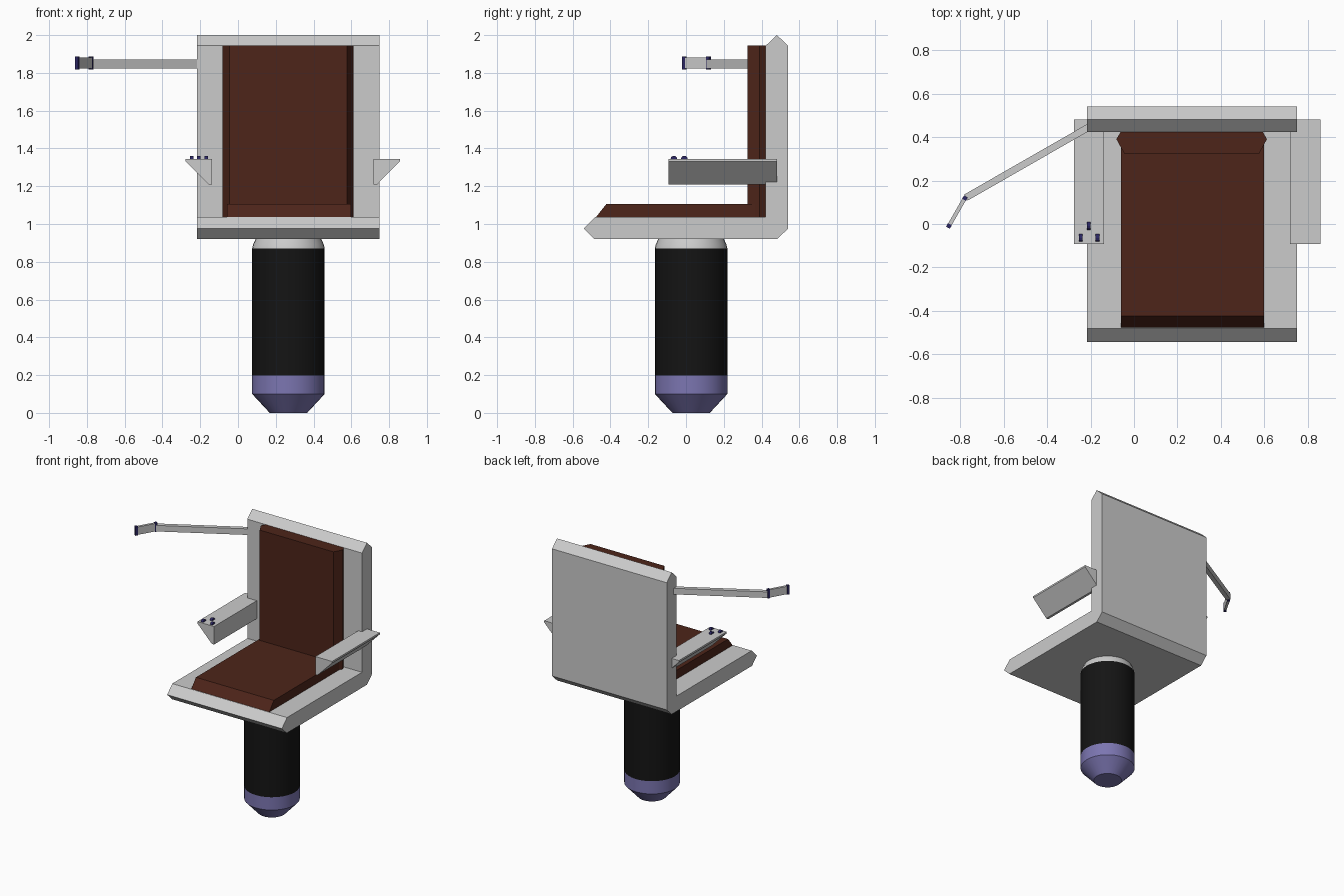
import bpy, bmesh, math
from mathutils import Vector

if "Cube" in bpy.data.objects:
    bpy.data.objects.remove(bpy.data.objects["Cube"])


def material(name, r, g, b):
    m = bpy.data.materials.new(name)
    m.diffuse_color = (r, g, b, 1)
    m.use_nodes = True
    m.node_tree.nodes["Principled BSDF"].inputs["Base Color"].default_value = m.diffuse_color
    return m


LEATHER = material("brown_leather", 0.075, 0.018, 0.010)
BLACK = material("black_rubber", 0.007, 0.007, 0.007)
VIOLET = material("violet_metal", 0.20, 0.18, 0.44)
NAVY = material("navy", 0.025, 0.02, 0.13)


def finish(name, bm, mat=None):
    bmesh.ops.recalc_face_normals(bm, faces=bm.faces)
    me = bpy.data.meshes.new(name)
    bm.to_mesh(me)
    bm.free()
    ob = bpy.data.objects.new(name, me)
    bpy.context.collection.objects.link(ob)
    if mat:
        me.materials.append(mat)
    return ob


def extrude(name, points, vec, mat=None):
    """Closed prism: a flat outline swept along vec."""
    bm = bmesh.new()
    face = bm.faces.new([bm.verts.new(p) for p in points])
    ret = bmesh.ops.extrude_face_region(bm, geom=[face])
    bmesh.ops.translate(bm, vec=vec, verts=[
        v for v in ret["geom"] if isinstance(v, bmesh.types.BMVert)])
    return finish(name, bm, mat)


def lathe(name, profile, mat=None, cx=0.267, cy=0.027, n=32):
    """Capped turned part from (radius, z) points."""
    bm = bmesh.new()
    rings = [[bm.verts.new((cx + r * math.cos(2 * math.pi * i / n),
                            cy + r * math.sin(2 * math.pi * i / n), z))
              for i in range(n)] for r, z in profile]
    for a, b in zip(rings, rings[1:]):
        for i in range(n):
            j = (i + 1) % n
            bm.faces.new((a[i], a[j], b[j], b[i])).smooth = True
    bm.faces.new(rings[0])
    bm.faces.new(rings[-1])
    ob = finish(name, bm, mat)
    bpy.ops.object.select_all(action='DESELECT')
    bpy.context.view_layer.objects.active = ob
    ob.select_set(True)
    bpy.ops.object.shade_smooth_by_angle(angle=math.radians(25))
    return ob


def bar(name, a, b, width, z0, z1, mat=None):
    """Upright-sided bar between two plan points."""
    a, b = Vector(a), Vector(b)
    d = (b - a).normalized()
    s = Vector((-d.y, d.x)) * width / 2
    pts = [(p.x, p.y, z0) for p in (a + s, b + s, b - s, a - s)]
    return extrude(name, pts, (0, 0, z1 - z0), mat)


# L-shaped seat shell with chamfered edges
shell = [(-0.542, 0.976), (-0.484, 0.92), (0.482, 0.92), (0.541, 0.976),
         (0.541, 1.944), (0.481, 2.0), (0.422, 1.944), (0.422, 1.037),
         (-0.48, 1.037)]
extrude("seat_shell", [(-0.217, y, z) for y, z in shell], (0.966, 0, 0))

# Seat cushion, sloped at the front
cushion = [(-0.477, 1.036), (-0.422, 1.105), (0.40, 1.105), (0.40, 1.036)]
extrude("seat_cushion", [(-0.059, y, z) for y, z in cushion],
        (0.656, 0, 0), LEATHER)

# Back cushion with pointed side edges
back = [(-0.045, 0.325), (0.576, 0.325), (0.611, 0.39), (0.591, 0.426),
        (-0.060, 0.426), (-0.081, 0.39)]
extrude("back_cushion", [(x, y, 1.036) for x, y in back],
        (0, 0, 0.908), LEATHER)

# Wedge armrests, mirrored across the chair
arm = [(-0.428, 1.345), (-0.288 - 0.14 + 0.14, 1.345), (-0.288 - 0.14 + 0.14, 1.208),
       (-0.306, 1.208), (-0.428, 1.332)]
ARM_CX = 0.29
arm = [(x + 0.428 - 0.567, z) for x, z in arm]
for name, s in (("left_armrest", 1), ("right_armrest", -1)):
    extrude(name, [(ARM_CX + s * x, -0.093, z) for x, z in arm], (0, 0.574, 0))

# Rounded control buttons on one armrest
for k, (x, y) in enumerate([(-0.245, -0.064), (-0.208, -0.009), (-0.168, -0.064)]):
    pts = [(x - 0.009, y + 0.018 * math.cos(t), 1.343 + 0.018 * math.sin(t))
           for t in (math.pi * i / 6 for i in range(12))]
    extrude(f"button_{k + 1}", pts, (0.018, 0, 0), NAVY)

# Pedestal: base, column, collar
lathe("pedestal_base", [(0.099, 0.0), (0.192, 0.10), (0.192, 0.197)], VIOLET)
lathe("pedestal_column", [(0.192, 0.197), (0.192, 0.87)], BLACK)
lathe("pedestal_collar", [(0.192, 0.87), (0.187, 0.892), (0.172, 0.925)])

# Side boom with hinged tip panel
bar("boom", (-0.772, 0.122), (-0.205, 0.447), 0.032, 1.824, 1.870)
bar("tip_panel", (-0.778, 0.118), (-0.850, -0.008), 0.018, 1.822, 1.882)
for name, p in (("tip_hinge", (-0.777, 0.119)), ("tip_end", (-0.851, -0.009))):
    d = Vector((-0.072, -0.126)).normalized() * 0.009
    bar(name, Vector(p) - d, Vector(p) + d, 0.02, 1.818, 1.886, NAVY)
